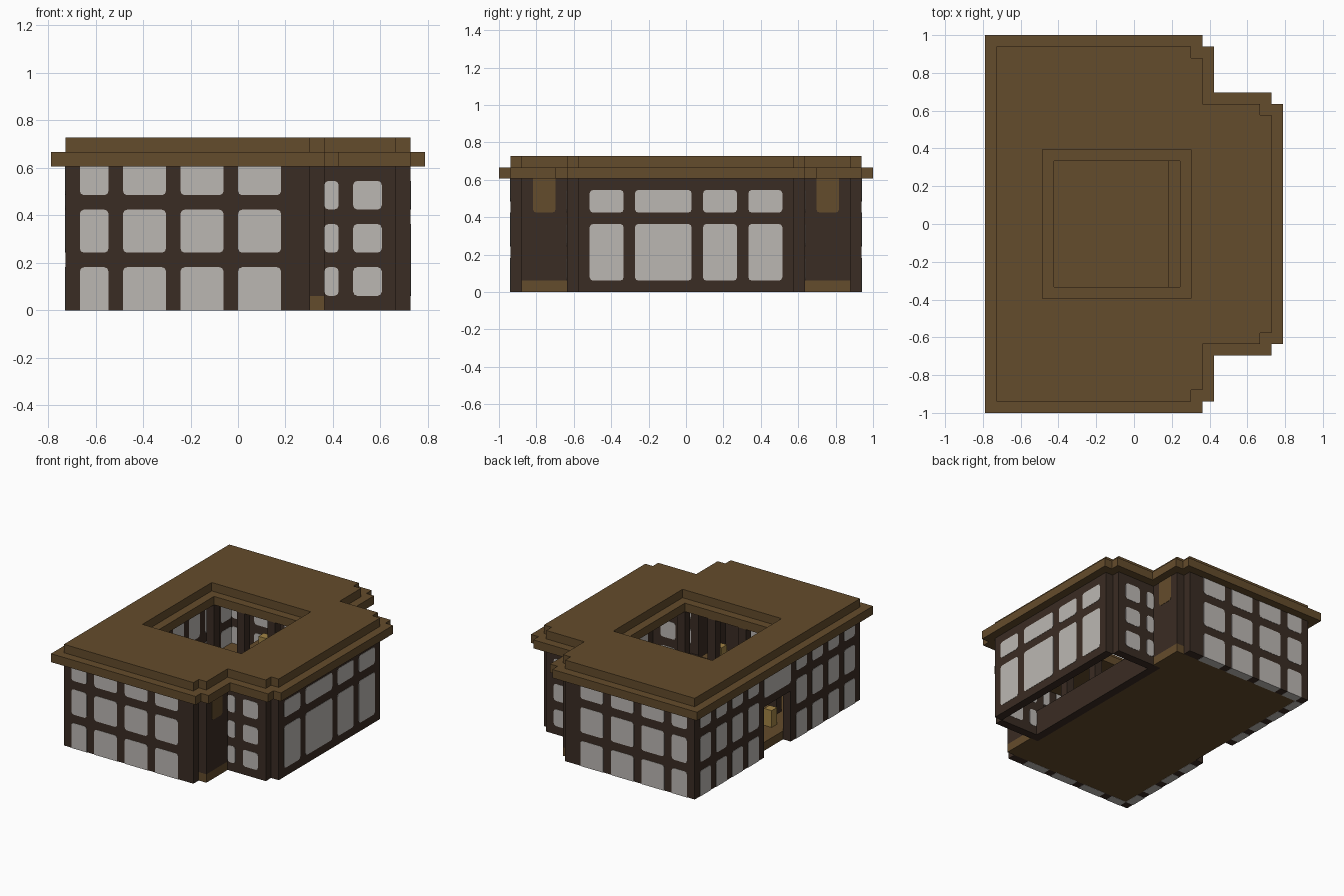
import bpy
import bmesh

cube = bpy.data.objects.get("Cube")
if cube:
    bpy.data.objects.remove(cube, do_unlink=True)

B = 2 / 33  # one building block; all sizes below are in blocks


def material(name, rgb):
    m = bpy.data.materials.new(name)
    m.use_nodes = True
    m.diffuse_color = (*rgb, 1)
    m.node_tree.nodes["Principled BSDF"].inputs["Base Color"].default_value = (*rgb, 1)
    return m


BROWN = material("warm brown wood", (0.127, 0.072, 0.025))
DARK = material("dark timber", (0.042, 0.025, 0.017))
GLASS = material("pale glass", (0.50, 0.475, 0.45))
GOLD = material("lantern gold", (0.36, 0.23, 0.06))


def finish(bm, name, mat):
    bmesh.ops.scale(bm, vec=(B, B, B), verts=bm.verts)
    bmesh.ops.recalc_face_normals(bm, faces=bm.faces)
    mesh = bpy.data.meshes.new(name)
    bm.to_mesh(mesh)
    bm.free()
    mesh.materials.append(mat)
    obj = bpy.data.objects.new(name, mesh)
    bpy.context.collection.objects.link(obj)
    return obj


def box_mesh(x, y, z):
    bm = bmesh.new()
    bmesh.ops.create_cube(bm, size=1)
    for v in bm.verts:
        v.co = [r[0] if c < 0 else r[1] for c, r in zip(v.co, (x, y, z))]
    return bm


def box(name, x, y, z, mat):
    return finish(box_mesh(x, y, z), name, mat)


def pane(name, x, y, z, axis, mat=GLASS):
    """Rounded pane passing through a wall whose normal is the given axis."""
    ranges = [x, y, z]
    a, b = ranges[axis]
    ranges[axis] = (a - 0.03, b + 0.03)
    if z[0] == 0:
        ranges[2] = (-0.02, z[1])
    if z[1] == 10:
        ranges[2] = (ranges[2][0], 10.5)
    bm = box_mesh(*ranges)
    edges = []
    for e in bm.edges:
        p, q = (v.co for v in e.verts)
        if abs((p - q)[axis]) > 0.01 and abs((p - q).length - abs((p - q)[axis])) < 1e-4 and p.z > 0:
            edges.append(e)
    bmesh.ops.bevel(bm, geom=edges, offset=0.3, segments=2, profile=0.5, affect='EDGES')
    return finish(bm, name, mat)


def roof_slab(name, half, hole, z0, z1):
    """Mirrored outline with a rectangular light well."""
    outer = half + [(x, -y) for x, y in reversed(half)]
    hx0, hx1, hy = hole
    inner = [(hx0, -hy), (hx1, -hy), (hx1, hy), (hx0, hy)]
    bm = bmesh.new()
    edges = []
    for loop in (outer, inner):
        vs = [bm.verts.new((x, y, z0)) for x, y in loop]
        edges += [bm.edges.new((vs[i], vs[i - 1])) for i in range(len(vs))]
    bmesh.ops.triangle_fill(bm, edges=edges, use_beauty=True)
    new = bmesh.ops.extrude_face_region(bm, geom=bm.faces[:])["geom"]
    top = [g for g in new if isinstance(g, bmesh.types.BMVert)]
    bmesh.ops.translate(bm, vec=(0, 0, z1 - z0), verts=top)
    finish(bm, name, BROWN)


# Stepped roof with light well
eaves = [(-13, 16.5), (6, 16.5), (6, 15.5), (7, 15.5), (7, 11.5),
         (12, 11.5), (12, 10.5), (13, 10.5)]
crown = [(x + (1 if x < 0 else -1), y - 1) for x, y in eaves]
roof_slab("roof_eaves", eaves, (-7, 4, 5.5), 10, 11)
roof_slab("roof_crown", crown, (-8, 5, 6.5), 11, 12)

# Floor
box("floor", (-11, 5), (-14.5, 14.5), (0, 1), BROWN)

ROWS = [(0, 3), (4, 7), (8, 10)]
WING_ROWS = [(1, 3), (4, 6), (7, 9)]

# Parts repeated on both ends of the building
for s, side in ((-1, "front"), (1, "back")):
    def span(a, b):
        return tuple(sorted((s * a, s * b)))

    wall = span(14.5, 15.5)
    box(side + "_wall", (-12, 5), wall, (0, 10), DARK)
    for x in [(-11, -9), (-8, -5), (-4, -1), (0, 3)]:
        for z in ROWS:
            pane(side + "_window", x, wall, z, 1)

    # entrance corner between main block and wing
    box(side + "_corner_base", (5, 6), span(10.5, 14.5), (0, 1), BROWN)
    box(side + "_corner_wall", (5, 6), span(10.5, 14.5), (1, 10), DARK)
    pane(side + "_corner_panel", (5.9, 6), span(11.5, 13.5), (7, 10), 0, BROWN)

    # wing end wall
    wing = span(9.5, 10.5)
    box(side + "_wing_wall", (5, 11), wing, (0, 10), DARK)
    for x in [(6, 7), (8, 10)]:
        for z in WING_ROWS:
            pane(side + "_wing_window", x, wing, z, 1)

    # left-hand long wall, half on each side of the doorway
    box(side + "_long_wall", (-12, -11), span(2.5, 14.5), (0, 10), DARK)
    for y in (3.5, 6.5, 9.5, 12.5):
        for z in ROWS:
            pane(side + "_long_window", (-12, -11), span(y, y + 2), z, 0)

    # posts around the light well
    for x in (-8, -4, 0, 4):
        box(side + "_post", (x, x + 1), span(5.5, 6.5), (1, 10), DARK)

    # tables with lanterns
    for x, y in ((-5, 11), (2, 9.5)):
        box(side + "_table", (x - 1, x + 2), span(y - 1, y + 2), (1, 3.5), BROWN)
        box(side + "_lantern", (x, x + 1), span(y, y + 1), (3.5, 4.7), GOLD)

# Doorway lintel and window above it
box("door_lintel", (-12, -11), (-2.5, 2.5), (6, 10), DARK)
pane("door_window", (-12, -11), (-2.5, 2.5), (7, 10), 0)
box("door_lantern", (-9.5, -8.5), (-3.5, -2.5), (1, 3), GOLD)

# Wing long wall
box("wing_wall", (11, 12), (-9.5, 9.5), (0, 10), DARK)
for y in [(-8.5, -5.5), (-4.5, 0.5), (1.5, 4.5), (5.5, 8.5)]:
    for z in [(1, 6), (7, 9)]:
        pane("wing_window", (11, 12), y, z, 0)

# Low divider and counter in front of the wing
box("wing_divider", (5, 6), (-9.5, 9.5), (0, 3), DARK)
box("counter", (3, 4), (-5.5, 5.5), (1, 4), BROWN)
